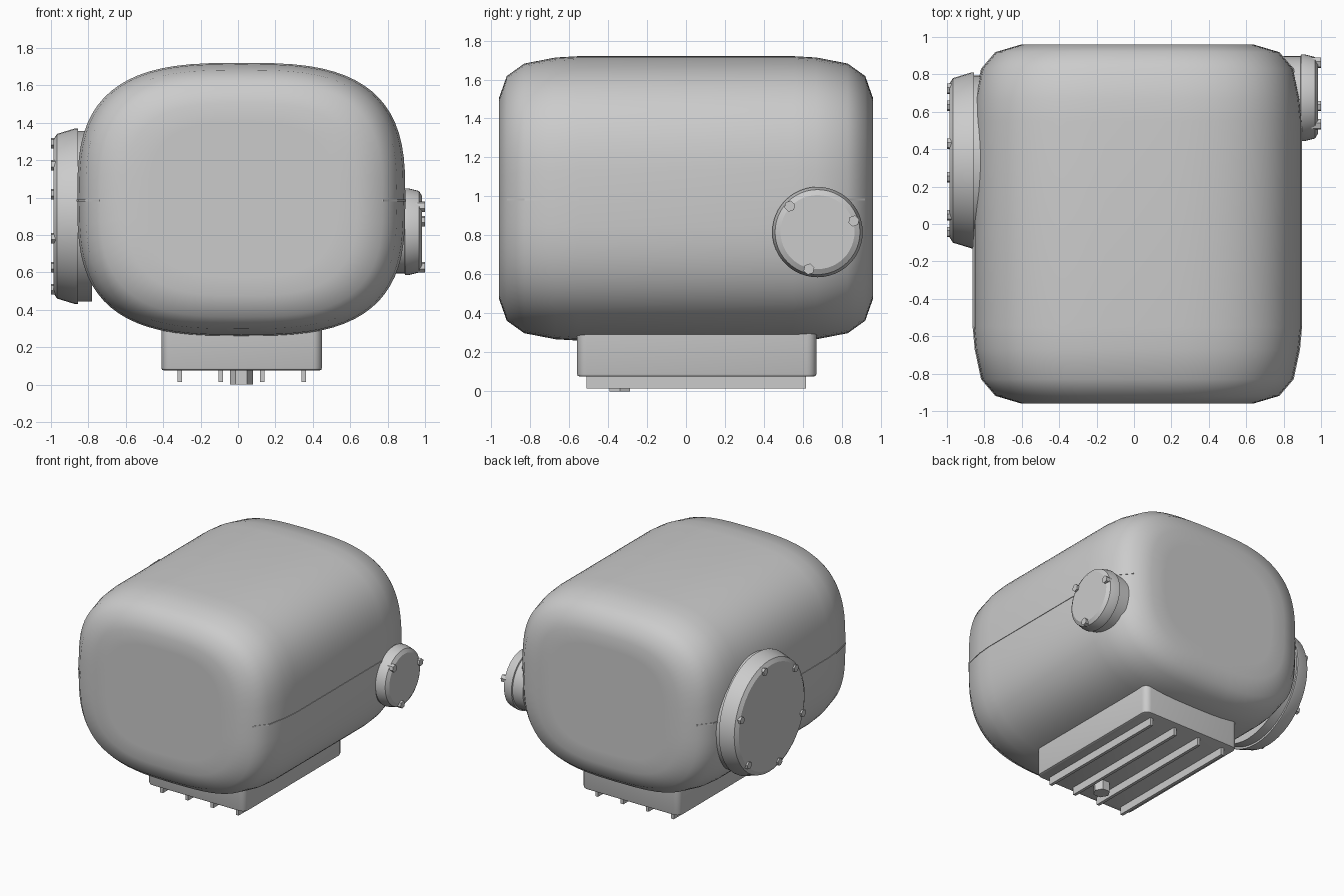
import bpy, bmesh, math
from mathutils import Matrix

if "Cube" in bpy.data.objects:
    bpy.data.objects.remove(bpy.data.objects["Cube"])

CX, CZ = 0.018, 0.99          # body axis
# end rounding of the body: (y, half width, half height)
END = [(0.96, 0.62, 0.515), (0.92, 0.755, 0.628), (0.83, 0.832, 0.692),
       (0.67, 0.866, 0.723), (0.55, 0.877, 0.73)]
RINGS = [(-y, a, b) for y, a, b in END] + [(0.0, 0.877, 0.73)] + END[::-1]


def finish(bm, name, angle=None):
    bmesh.ops.recalc_face_normals(bm, faces=bm.faces)
    me = bpy.data.meshes.new(name)
    bm.to_mesh(me)
    bm.free()
    ob = bpy.data.objects.new(name, me)
    bpy.context.collection.objects.link(ob)
    if angle:
        bpy.ops.object.select_all(action='DESELECT')
        ob.select_set(True)
        bpy.context.view_layer.objects.active = ob
        bpy.ops.object.shade_smooth_by_angle(angle=math.radians(angle))
    return ob


def loft(bm, rings):
    loops = [[bm.verts.new(p) for p in r] for r in rings]
    n = len(loops[0])
    for a, b in zip(loops, loops[1:]):
        for i in range(n):
            j = (i + 1) % n
            bm.faces.new((a[i], a[j], b[j], b[i]))
    bm.faces.new(loops[0])
    bm.faces.new(loops[-1][::-1])


def superellipse(y, a, b, n=72, e=2 / 3):
    pts = []
    for i in range(n):
        t = 2 * math.pi * i / n
        c, s = math.cos(t), math.sin(t)
        pts.append((CX + a * math.copysign(abs(c) ** e, c), y,
                    CZ + b * math.copysign(abs(s) ** e, s)))
    return pts


def box(name, lo, hi, vertical=0, bottom=0):
    bm = bmesh.new()
    bmesh.ops.create_cube(bm, size=1)
    for v in bm.verts:
        v.co = [l + (c + 0.5) * (h - l) for l, h, c in zip(lo, hi, v.co)]
    if vertical:
        es = [e for e in bm.edges if abs(e.verts[0].co.z - e.verts[1].co.z) > 0.01]
        bmesh.ops.bevel(bm, geom=es, offset=vertical, segments=5, profile=0.5, affect='EDGES')
    if bottom:
        es = [e for e in bm.edges if all(abs(v.co.z - lo[2]) < 1e-5 for v in e.verts)]
        bmesh.ops.bevel(bm, geom=es, offset=bottom, segments=2, profile=0.5, affect='EDGES')
    return finish(bm, name, 35)


def disc(name, profile, cy, cz, n=48, phase=0.0, angle=30):
    # profile of (x, radius) turned about an axis along x
    bm = bmesh.new()
    loft(bm, [[(x, cy + r * math.cos(phase + 2 * math.pi * i / n),
                cz + r * math.sin(phase + 2 * math.pi * i / n)) for i in range(n)]
              for x, r in profile])
    return finish(bm, name, angle)


def cover(name, profile, cy, cz, bolt_ring, bolt_x, bolts):
    disc(name, profile, cy, cz)
    for k in range(bolts):
        t = math.radians(17) + 2 * math.pi * k / bolts
        disc(f"{name}_bolt_{k + 1}", [(bolt_x[0], 0.029), (bolt_x[1], 0.029)],
             cy + bolt_ring * math.cos(t), cz + bolt_ring * math.sin(t), 6, t, None)


# main housing
bm = bmesh.new()
y, a, b = END[0]
caps = [(y, a * 0.8, b * 0.8), (y, a * 0.4, b * 0.4)]
loft(bm, [superellipse(*r) for r in
          [(-y, a, b) for y, a, b in caps[::-1]] + RINGS + caps])
finish(bm, "housing", 60)

# thin seam strips along both sides
for side, name in ((1, "seam_right"), (-1, "seam_left")):
    bm = bmesh.new()
    loft(bm, [[(CX + side * (a + d), y, 0.984 + h) for d, h in
               ((-0.03, -0.006), (0.004, -0.006), (0.004, 0.006), (-0.03, 0.006))]
              for y, a, b in RINGS[1:-1]])
    finish(bm, name)

# round side covers with hex bolts
cover("large_cover", [(-0.78, 0.455), (-0.855, 0.455), (-0.855, 0.47), (-0.87, 0.47),
                      (-0.968, 0.44), (-0.987, 0.41)], 0.34, 0.90, 0.40, (-0.96, -1.0), 6)
cover("small_cover", [(0.80, 0.222), (0.89, 0.222), (0.893, 0.232), (0.91, 0.232),
                      (0.968, 0.218), (0.985, 0.19)], 0.675, 0.817, 0.195, (0.95, 1.0), 3)

# bottom pan, ribs and drain plug
box("pan", (-0.41, -0.56, 0.075), (0.45, 0.67, 0.36), 0.05, 0.015)
for i in range(4):
    x = -0.312 + 0.221 * i
    box(f"pan_rib_{i + 1}", (x - 0.012, -0.51, 0.015), (x + 0.012, 0.615, 0.09))
bm = bmesh.new()
bmesh.ops.create_cone(bm, cap_ends=True, segments=6, radius1=0.062, radius2=0.062, depth=0.1,
                      matrix=Matrix.Translation((0.018, -0.34, 0.05)) @ Matrix.Rotation(math.pi / 6, 4, 'Z'))
finish(bm, "drain_plug")
